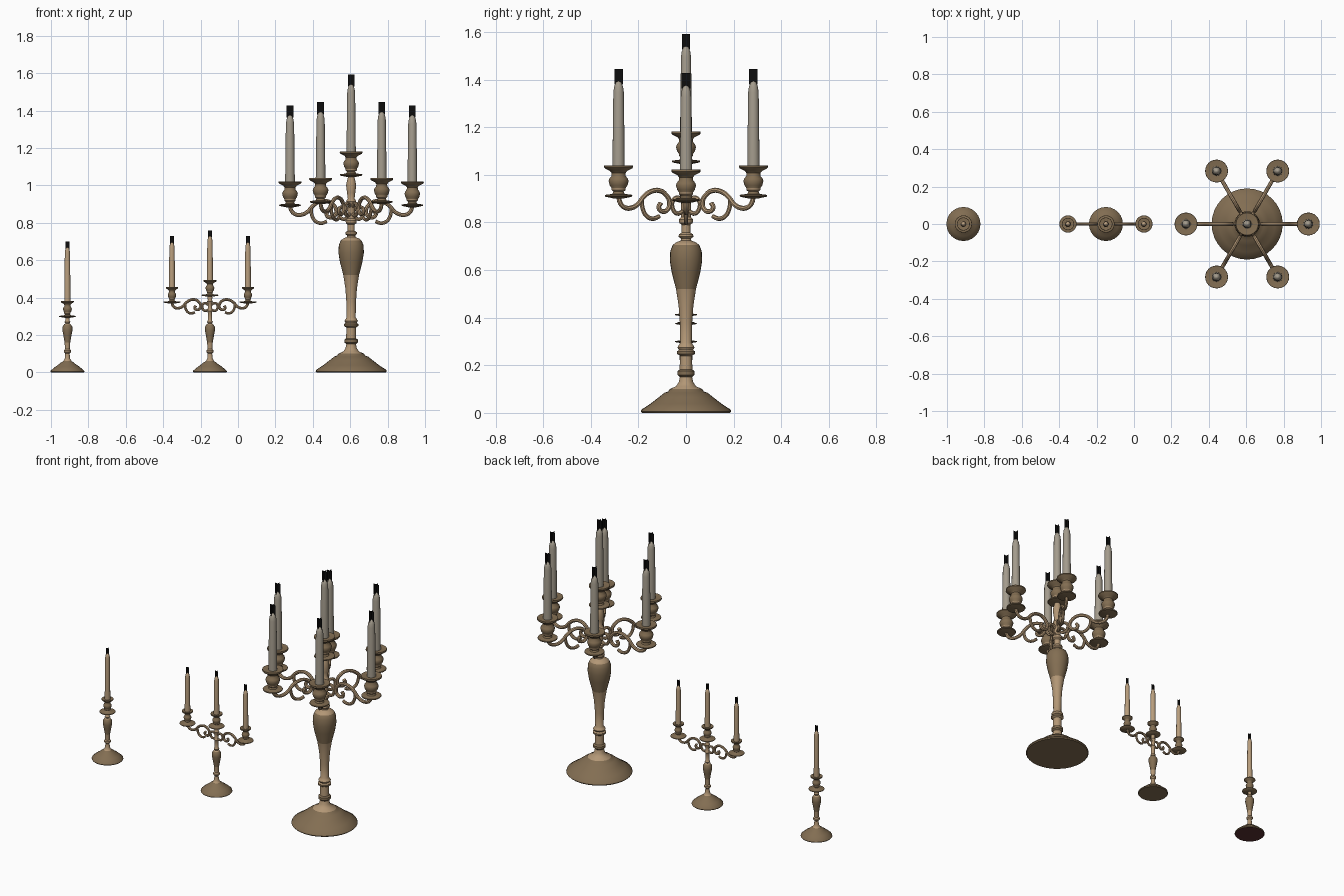
import bpy, bmesh, math
from mathutils import Vector

if "Cube" in bpy.data.objects:
    bpy.data.objects.remove(bpy.data.objects["Cube"])


def mat(name, rgb):
    m = bpy.data.materials.new(name)
    m.diffuse_color = (*rgb, 1)
    m.use_nodes = True
    m.node_tree.nodes["Principled BSDF"].inputs["Base Color"].default_value = m.diffuse_color
    return m


BRONZE = mat("dark bronze", (0.225, 0.155, 0.085))
GOLD = mat("light bronze", (0.45, 0.31, 0.18))
GREY_WAX = mat("grey wax", (0.37, 0.33, 0.265))
TAN_WAX = mat("tan wax", (0.48, 0.34, 0.205))
BLACK = mat("black wick", (0.004, 0.004, 0.004))
MAROON = mat("maroon felt", (0.10, 0.03, 0.03))


def finish(name, me, mats, loc, rot=0, smooth=True):
    for m in mats:
        me.materials.append(m)
    ob = bpy.data.objects.new(name, me)
    bpy.context.collection.objects.link(ob)
    ob.location = loc
    ob.rotation_euler.z = rot
    if smooth:
        bpy.ops.object.select_all(action='DESELECT')
        bpy.context.view_layer.objects.active = ob
        ob.select_set(True)
        bpy.ops.object.shade_smooth_by_angle(angle=math.radians(40))
    return ob


def lathe(name, profile, mats, loc, light=(), under=0, seg=24):
    """Turn (radius, z) points; faces inside a light z band get the second colour."""
    bm = bmesh.new()
    rings = [[bm.verts.new((r * math.cos(2 * math.pi * i / seg),
                            r * math.sin(2 * math.pi * i / seg), z)) for i in range(seg)]
             for r, z in profile]
    for a, b in zip(rings, rings[1:]):
        zc = (a[0].co.z + b[0].co.z) / 2
        for i in range(seg):
            j = (i + 1) % seg
            f = bm.faces.new((a[i], a[j], b[j], b[i]))
            f.material_index = int(any(lo < zc < hi for lo, hi in light))
    bm.faces.new(rings[0][::-1]).material_index = under
    bm.faces.new(rings[-1])
    me = bpy.data.meshes.new(name)
    bm.to_mesh(me)
    bm.free()
    return finish(name, me, mats, loc)


def tube(name, pts, radius, loc, rot):
    """Round rod along a smooth path of (r, z) points."""
    cu = bpy.data.curves.new(name, 'CURVE')
    cu.dimensions = '3D'
    cu.bevel_depth = radius
    cu.bevel_resolution = 2
    cu.use_fill_caps = True
    cu.resolution_u = 4
    sp = cu.splines.new('BEZIER')
    sp.bezier_points.add(len(pts) - 1)
    for p, (r, z) in zip(sp.bezier_points, pts):
        p.co = (r, 0, z)
        p.handle_left_type = p.handle_right_type = 'AUTO'
    tmp = bpy.data.objects.new(name, cu)
    bpy.context.collection.objects.link(tmp)
    dg = bpy.context.evaluated_depsgraph_get()
    me = bpy.data.meshes.new_from_object(tmp.evaluated_get(dg))
    bpy.data.objects.remove(tmp)
    me.materials.clear()
    finish(name, me, [GOLD], loc, rot)


def candle(x, y, z0, z1, r, wax, flame_h):
    """Tapered candle with a black crossed-card wick at its tip."""
    lathe("candle", [(r, z0), (r * .85, z1 - 1.6 * r), (r * .72, z1 - r * .7), (r * .45, z1),
                     (r * .1, z1 + r * .2)], [wax], (x, y, 0), seg=16)
    w = r * .7
    bm = bmesh.new()
    for dx, dy in ((w, 0), (0, w)):
        bm.faces.new([bm.verts.new(c) for c in ((-dx, -dy, 0), (dx, dy, 0),
                                                (dx, dy, flame_h), (-dx, -dy, flame_h))])
    me = bpy.data.meshes.new("wick")
    bm.to_mesh(me)
    bm.free()
    finish("wick", me, [BLACK], (x, y, z1 - r * .3), smooth=False)


CUP = [(.3, -.06), (.95, 0), (1, .03), (.98, .06), (.45, .09), (.36, .16), (.5, .22), (.5, .28),
       (.62, .36), (.7, .5), (.64, .58), (.5, .66), (.48, .75), (.6, .82), (.95, .9),
       (1.02, .94), (1, 1), (.5, .97)]


def cup(x, y, z, h, plate_r, rim_r):
    """Drip plate, bulbous socket and flared rim."""
    pts = [(r * (plate_r if t < .1 else rim_r), t * h) for r, t in CUP]
    lathe("candle_cup", pts, [BRONZE, GOLD], (x, y, z), light=[(h * .17, h * .3)])


ARM = [(.327, 0), (.318, -.028), (.295, -.046), (.262, -.046), (.232, -.03), (.205, 0),
       (.17, .022), (.13, .026), (.097, .008), (.08, -.022), (.088, -.052), (.112, -.062),
       (.132, -.046), (.122, -.026)]
SCROLL = [(.215, -.012), (.21, -.05), (.19, -.082), (.158, -.092), (.13, -.082)]
BRACE = [(.015, -.062), (.045, -.07), (.066, -.045), (.06, -.012), (.035, -.005), (.015, -.02)]


def arm(x, z, angle, s, radius):
    """S-shaped arm with a lower scroll and an inner loop joining the hub."""
    for name, pts, k in (("arm", ARM, 1), ("arm_scroll", SCROLL, .9), ("arm_brace", BRACE, .9)):
        tube(name, [(r * s, h * s) for r, h in pts], radius * k, (x, 0, z), angle)


# --- Large candelabrum: foot, stem, six arms ---
X = 0.605
FOOT = [(.185, 0), (.19, .006), (.187, .014), (.15, .038), (.115, .065), (.09, .085), (.075, .09),
        (.068, .1), (.042, .112), (.03, .13), (.025, .155)]
lathe("large_foot", FOOT, [BRONZE, GOLD], (X, 0, 0), light=[(.105, .16)], seg=32)
STEM = [(.025, .15), (.036, .16), (.036, .175), (.027, .182), (.025, .24), (.038, .248),
        (.038, .258), (.03, .265), (.036, .275), (.03, .285), (.024, .295), (.026, .38),
        (.031, .45), (.042, .52), (.06, .59), (.068, .64), (.066, .68), (.056, .705),
        (.042, .716), (.022, .724), (.022, .732), (.031, .74), (.03, .75), (.019, .757),
        (.019, .79), (.028, .798), (.03, .812), (.021, .822), (.02, .9), (.027, .915),
        (.018, .93), (.022, .96), (.027, 1.0), (.022, 1.025), (.016, 1.05)]
lathe("large_stem", STEM, [BRONZE, GOLD], (X, 0, 0), light=[(.18, .245), (.26, .52), (.7, 1.05)])
cup(X, 0, 1.052, .13, .06, .06)
candle(X, 0, 1.17, 1.535, .025, GREY_WAX, .065)
for i in range(6):
    a = i * math.pi / 3
    z = .89 if i % 3 == 0 else .908
    px, py = X + .327 * math.cos(a), .327 * math.sin(a)
    arm(X, z, a, 1, .0105)
    cup(px, py, z, .132, .058, .06)
    candle(px, py, z + .12, z + .48, .026, GREY_WAX, .065)

# --- Small foot and vase shared by both smaller pieces ---
SMALL = [(.088, 0), (.091, .004), (.089, .01), (.065, .03), (.042, .046), (.036, .052),
         (.022, .06), (.014, .075), (.012, .1), (.019, .108), (.019, .118), (.013, .124),
         (.015, .16), (.022, .2), (.027, .225), (.026, .245), (.018, .257), (.011, .262),
         (.016, .27), (.011, .278), (.011, .3)]
BANDS = [(.06, .16), (.257, .5)]

# Single candlestick
X = -0.912
lathe("single_base", SMALL, [BRONZE, GOLD, MAROON], (X, 0, 0), light=BANDS, under=2)
cup(X, 0, .297, .085, .046, .034)
candle(X, 0, .375, .665, .0165, TAN_WAX, .04)

# Three-light candelabrum
X = -0.15
TOP = [(.011, .32), (.016, .328), (.011, .336), (.011, .37), (.016, .378), (.011, .386), (.013, .4),
       (.01, .412)]
lathe("triple_base", SMALL + TOP, [BRONZE, GOLD], (X, 0, 0), light=BANDS)
cup(X, 0, .41, .083, .046, .034)
candle(X, 0, .485, .725, .0165, TAN_WAX, .04)
for a, sx in ((0, 1), (math.pi, -1)):
    px = X + sx * .203
    arm(X, .373, a, .62, .0075)
    cup(px, 0, .373, .083, .046, .032)
    candle(px, 0, .448, .692, .0165, TAN_WAX, .042)
